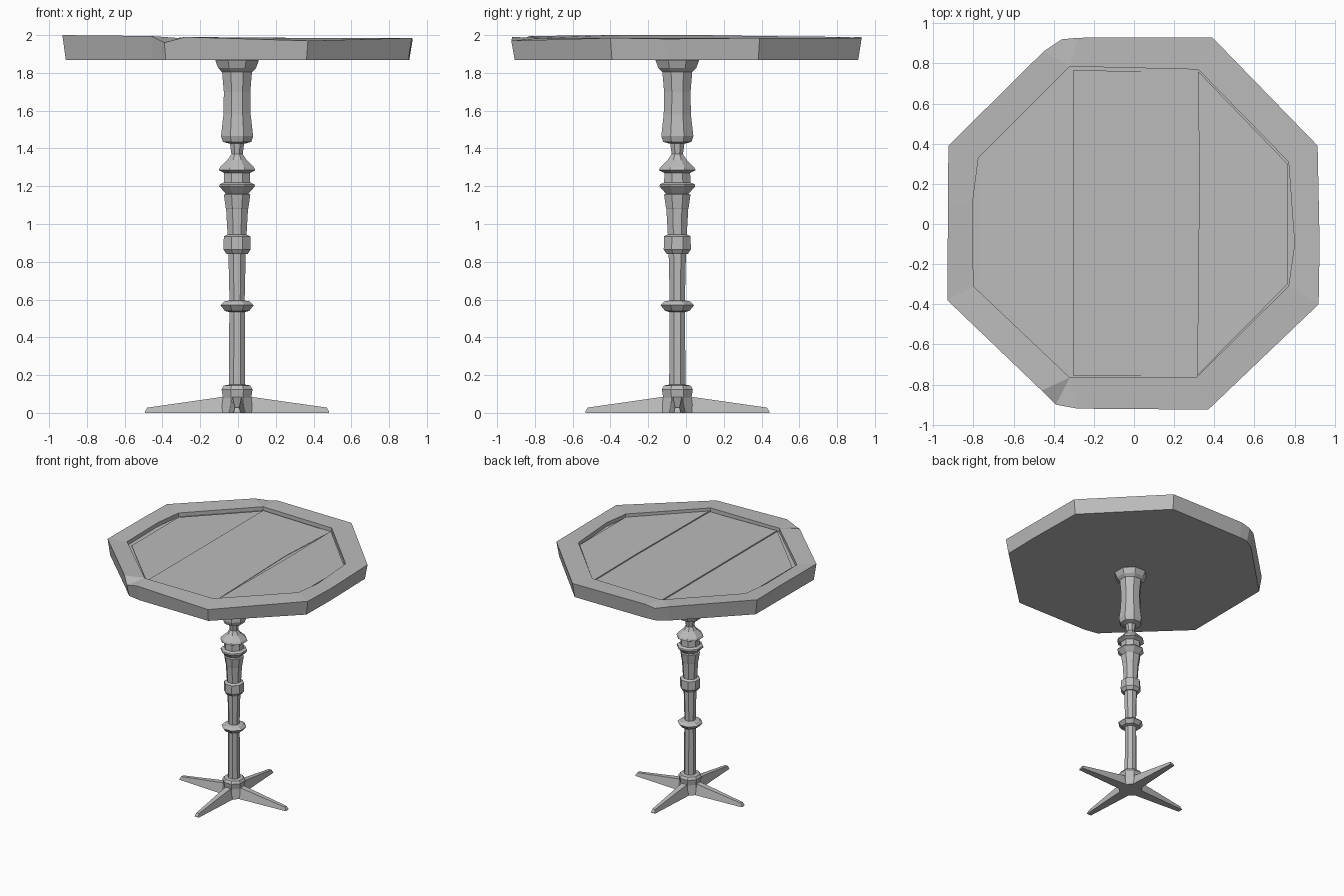
import bpy, bmesh, math
from mathutils import Vector

old = bpy.data.objects.get("Cube")
if old:
    bpy.data.objects.remove(old, do_unlink=True)

# one plain grey for the whole table
grey = bpy.data.materials.new("plain_grey")
grey.use_nodes = True
colour = (0.5, 0.5, 0.5, 1)
grey.diffuse_color = colour
grey.node_tree.nodes["Principled BSDF"].inputs["Base Color"].default_value = colour

COLUMN_X, COLUMN_Y = -0.005, -0.046


def finish(name, bm):
    """Weld, orient and link a mesh as a flat-shaded object."""
    bmesh.ops.remove_doubles(bm, verts=bm.verts, dist=0.0005)
    bmesh.ops.recalc_face_normals(bm, faces=bm.faces)
    mesh = bpy.data.meshes.new(name)
    bm.to_mesh(mesh)
    bm.free()
    mesh.materials.append(grey)
    obj = bpy.data.objects.new(name, mesh)
    bpy.context.collection.objects.link(obj)
    return obj


def loft(name, rings):
    """Join equal-length rings of points with quads and cap both ends."""
    bm = bmesh.new()
    loops = [[bm.verts.new(p) for p in ring] for ring in rings]
    for low, high in zip(loops, loops[1:]):
        for i in range(len(low)):
            j = (i + 1) % len(low)
            bm.faces.new((low[i], low[j], high[j], high[i]))
    bm.faces.new(loops[0])
    bm.faces.new(loops[-1])
    return finish(name, bm)


def turned(name, profile, sides=8):
    """Eight-sided turned part from (half width, height) pairs."""
    rings = []
    for r, z in profile:
        r /= math.cos(math.pi / sides)
        angles = [math.tau * (i + 0.5) / sides for i in range(sides)]
        rings.append([(COLUMN_X + r * math.cos(a), COLUMN_Y + r * math.sin(a), z)
                      for a in angles])
    return loft(name, rings)


# pedestal, from the floor hub up to the collar under the top
turned("hub", [(0.085, 0), (0.075, 0.08), (0.082, 0.125), (0.07, 0.145), (0.04, 0.15)])
turned("lower_shaft", [(0.043, 0.14), (0.041, 0.54)])
turned("lower_ring", [(0.045, 0.535), (0.065, 0.54), (0.088, 0.57), (0.068, 0.59), (0.04, 0.595)])
turned("middle_shaft", [(0.04, 0.59), (0.046, 0.85)])
turned("middle_ring", [(0.055, 0.84), (0.072, 0.865), (0.07, 0.935), (0.05, 0.945)])
turned("upper_shaft", [(0.05, 0.94), (0.058, 1.08), (0.06, 1.085), (0.07, 1.155), (0.05, 1.165)])
turned("upper_rings", [(0.06, 1.16), (0.095, 1.2), (0.092, 1.21), (0.07, 1.22), (0.068, 1.27),
                       (0.097, 1.285), (0.09, 1.3), (0.05, 1.34), (0.03, 1.37), (0.038, 1.43)])
turned("baluster", [(0.04, 1.425), (0.075, 1.435), (0.085, 1.465), (0.072, 1.58),
                    (0.07, 1.7), (0.08, 1.815)])
turned("collar", [(0.08, 1.805), (0.1, 1.825), (0.115, 1.865), (0.11, 1.88)])

# four tapered feet in a cross
def foot_section(out, low_half, top_half, height):
    return [(out, -low_half, 0), (out, low_half, 0),
            (out, top_half, height), (out, -top_half, height)]


for turn, side in enumerate(("left", "back", "right", "front")):
    foot = loft(side + "_foot", [foot_section(0.04, 0.045, 0.025, 0.09),
                                 foot_section(0.475, 0.02, 0.012, 0.028),
                                 foot_section(0.487, 0.02, 0.016, 0.008)])
    foot.location = (COLUMN_X, COLUMN_Y, 0)
    foot.rotation_euler.z = turn * math.pi / 2

# table top: worn octagon as (outer x, y, z, inner x, y), counter-clockwise
edge = [
    (0.92, -0.40, 1.985, 0.77, -0.31),
    (0.925, -0.10, 1.98, 0.80, -0.10),
    (0.915, 0.39, 1.985, 0.77, 0.31),
    (0.39, 0.93, 1.985, 0.32, 0.77),
    (-0.28, 0.928, 1.99, -0.32, 0.785),
    (-0.36, 0.92, 1.975, -0.32, 0.785),
    (-0.45, 0.86, 1.99, -0.32, 0.785),
    (-0.925, 0.39, 1.995, -0.775, 0.33),
    (-0.927, 0.10, 2.00, -0.805, 0.10),
    (-0.93, -0.38, 2.00, -0.80, -0.31),
    (-0.46, -0.83, 1.995, -0.32, -0.765),
    (-0.39, -0.90, 1.96, -0.32, -0.765),
    (-0.28, -0.92, 1.99, -0.32, -0.765),
    (0.37, -0.925, 1.97, 0.31, -0.765),
]
FLOOR = 1.953
loft("table_top", [
    [(x * 0.98, y * 0.98, 1.867) for x, y, z, u, v in edge],
    [(x, y, z) for x, y, z, u, v in edge],
    [(u, v, 1.985) for x, y, z, u, v in edge],
    [(u, v, FLOOR) for x, y, z, u, v in edge],
])

# three boards set in the recess, each slightly tilted
def board(name, outline, tilt):
    top = [(x, y, FLOOR + 0.008 + tilt * x) for x, y in outline]
    return loft(name, [[(x, y, FLOOR - 0.004) for x, y in outline], top])


board("right_board", [(-0.31, -0.755), (-0.31, 0.765), (-0.765, 0.315), (-0.765, -0.3)], 0.004)
board("middle_board", [(0.31, -0.755), (0.285, 0.2), (0.315, 0.76),
                       (-0.305, 0.765), (-0.305, -0.755)], -0.015)
board("left_board", [(0.765, -0.3), (0.765, 0.3), (0.32, 0.76), (0.325, 0.2), (0.315, -0.755)], 0.004)
